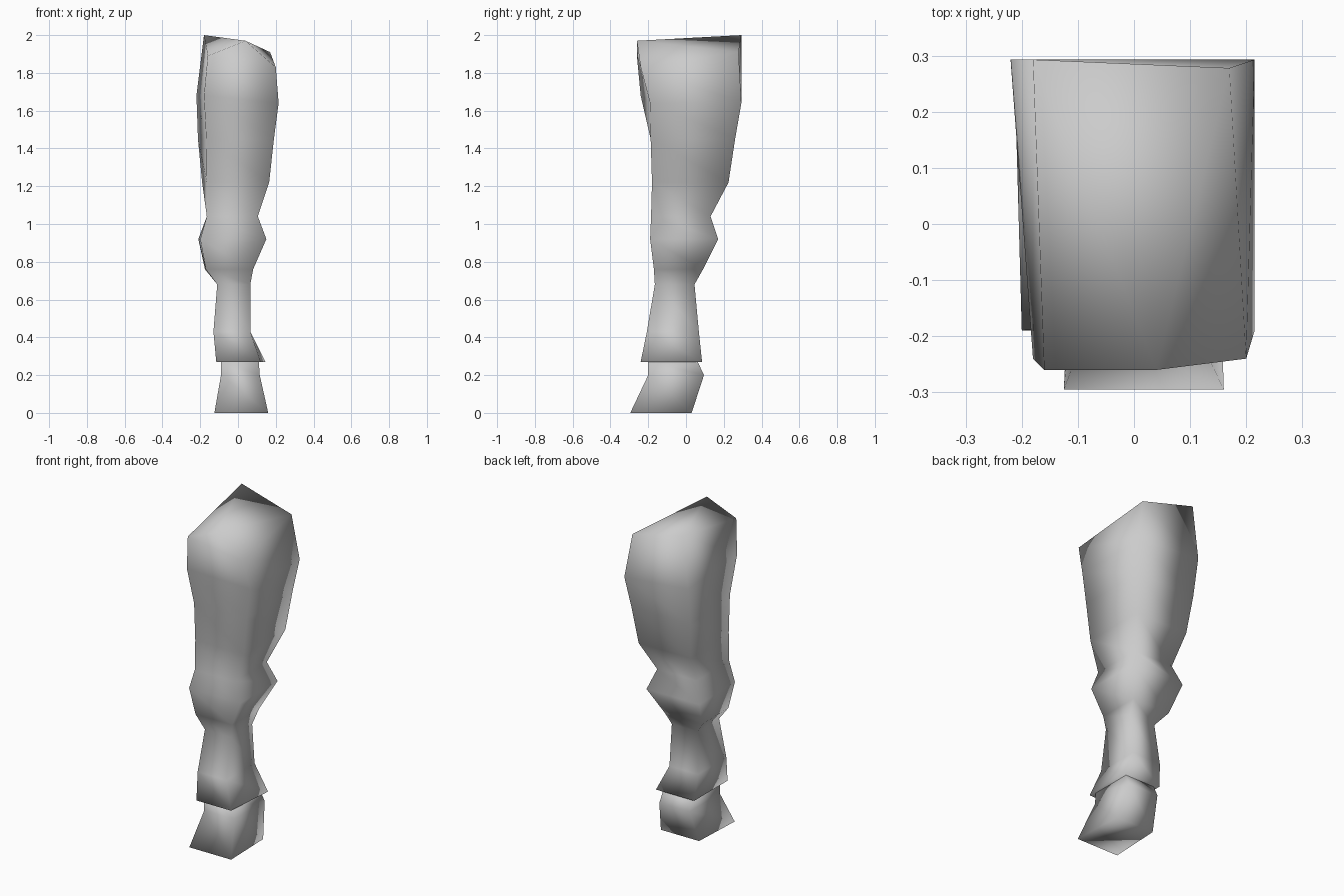
import bpy, bmesh

if "Cube" in bpy.data.objects:
    bpy.data.objects.remove(bpy.data.objects["Cube"])


def loft(name, rings, crest=None):
    """Skin four-sided rings listed top to bottom; crest adds a raised front point."""
    bm = bmesh.new()
    loops = [[bm.verts.new(p) for p in ring] for ring in rings]
    for a, b in zip(loops, loops[1:]):
        for i in range(4):
            j = (i + 1) % 4
            bm.faces.new((a[i], b[i], b[j], a[j]))
    fl, fr, br, bl = loops[0]
    if crest:
        m = bm.verts.new(crest)
        for tri in ((fl, fr, m), (m, fr, br), (m, br, bl), (m, bl, fl)):
            bm.faces.new(tri)
    else:
        bm.faces.new((fl, fr, br, bl))
    bm.faces.new(loops[-1][::-1])
    bmesh.ops.recalc_face_normals(bm, faces=bm.faces)
    mesh = bpy.data.meshes.new(name)
    bm.to_mesh(mesh)
    bm.free()
    for p in mesh.polygons:
        p.use_smooth = True
    ob = bpy.data.objects.new(name, mesh)
    bpy.context.collection.objects.link(ob)
    return ob


def ring(z, fl, fr, br, bl, y_front, y_back):
    """Level ring from the four corner x values and front/back depth."""
    return [(fl, y_front, z), (fr, y_front, z), (br, y_back, z), (bl, y_back, z)]


# Upper leg, knee and shank as one skin
leg_rings = [
    # slanted hip end
    [(-.16, -.26, 1.89), (.20, -.24, 1.83), (.17, .278, 1.91), (-.18, .293, 2.0)],
    # thigh
    [(-.18, -.24, 1.68), (.215, -.19, 1.64), (.215, .293, 1.64), (-.22, .293, 1.68)],
    ring(1.45, -.168, .19, .19, -.212, -.187, .26),
    ring(1.22, -.165, .165, .165, -.19, -.18, .225),
    # knee
    ring(1.04, -.165, .105, .105, -.165, -.185, .13),
    ring(.92, -.20, .15, .15, -.21, -.19, .17),
    ring(.76, -.17, .08, .08, -.175, -.17, .09),
    # shank
    ring(.68, -.11, .065, .065, -.11, -.165, .045),
    ring(.43, -.13, .065, .065, -.13, -.207, .068),
    ring(.27, -.115, .12, .145, -.115, -.24, .085),
]
loft("leg", leg_rings, crest=(.04, -.26, 1.97))

# Hoof
loft("hoof", [
    ring(.275, -.09, .11, .11, -.09, -.2, .06),
    ring(.20, -.09, .115, .115, -.09, -.2, .095),
    ring(0, -.125, .16, .15, -.11, -.295, .03),
])
